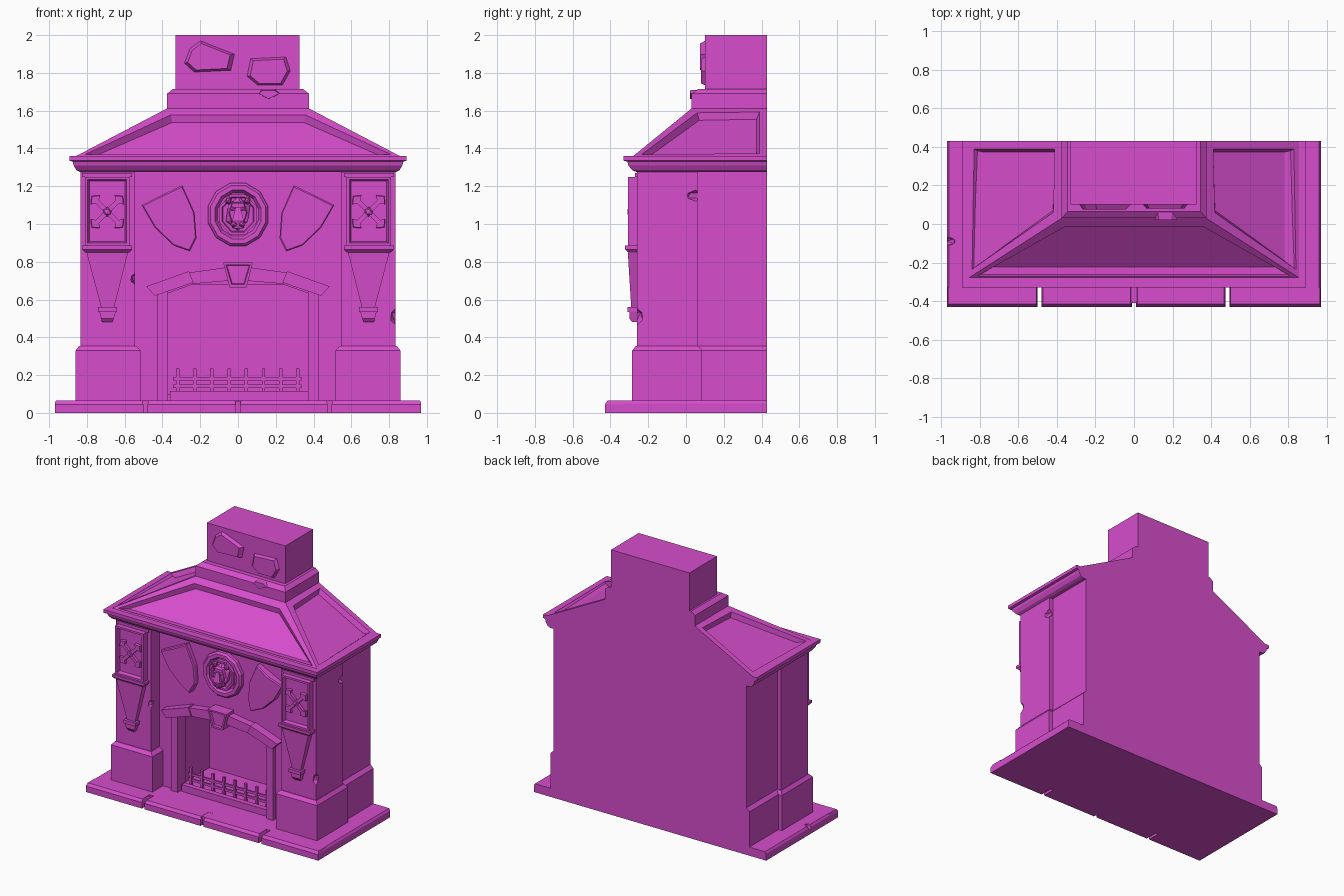
import bpy, bmesh, math
from mathutils import Vector, Matrix

cube = bpy.data.objects.get("Cube")
if cube:
    bpy.data.objects.remove(cube, do_unlink=True)

COLOUR = (0.68, 0.075, 0.61, 1)
stone = bpy.data.materials.new("magenta_stone")
stone.use_nodes = True
stone.diffuse_color = COLOUR
shader = next(n for n in stone.node_tree.nodes if n.type == "BSDF_PRINCIPLED")
shader.inputs["Base Color"].default_value = COLOUR


def finish(name, bm):
    bmesh.ops.recalc_face_normals(bm, faces=bm.faces)
    mesh = bpy.data.meshes.new(name)
    bm.to_mesh(mesh)
    bm.free()
    mesh.materials.append(stone)
    ob = bpy.data.objects.new(name, mesh)
    bpy.context.collection.objects.link(ob)
    return ob


def skin(name, rings):
    """Closed solid through rings of matching points."""
    bm = bmesh.new()
    loops = [[bm.verts.new(p) for p in ring] for ring in rings]
    n = len(loops[0])
    for a, b in zip(loops, loops[1:]):
        for i in range(n):
            j = (i + 1) % n
            bm.faces.new((a[i], a[j], b[j], b[i]))
    bm.faces.new(loops[0])
    bm.faces.new(loops[-1])
    return finish(name, bm)


def loft(name, *levels, s=1):
    """Stacked rectangles: x0, x1, y0, y1, z."""
    return skin(name, [[(s * x0, y0, z), (s * x1, y0, z), (s * x1, y1, z), (s * x0, y1, z)]
                       for x0, x1, y0, y1, z in levels])


def box(name, x0, x1, y0, y1, z0, z1, s=1):
    return loft(name, (x0, x1, y0, y1, z0), (x0, x1, y0, y1, z1), s=s)


def prism(name, pts, *layers, s=1):
    """Front outline (x, z) through layers of (y, scale)."""
    cx = sum(p[0] for p in pts) / len(pts)
    cz = sum(p[1] for p in pts) / len(pts)
    return skin(name, [[(s * (cx + (x - cx) * k), y, cz + (z - cz) * k) for x, z in pts]
                       for y, k in layers])


def sink(ob, test, *steps):
    """Inset the chosen faces by (width, depth) steps."""
    bm = bmesh.new()
    bm.from_mesh(ob.data)
    bm.normal_update()
    faces = [f for f in bm.faces if test(f.normal)]
    for width, depth in steps:
        bmesh.ops.inset_individual(bm, faces=faces, thickness=width, depth=depth)
    bm.to_mesh(ob.data)
    bm.free()


def front(n):
    return n.y < -0.9


def blob(name, centre, size):
    bm = bmesh.new()
    bmesh.ops.create_icosphere(bm, subdivisions=1, radius=1,
                               matrix=Matrix.Translation(centre) @ Matrix.Diagonal((*size, 1)))
    return finish(name, bm)


def chip(ob, centre, size):
    """Knock a faceted chip out of an edge."""
    cutter = blob("chip_cutter", centre, size)
    cutter.hide_render = True
    mod = ob.modifiers.new("chip", "BOOLEAN")
    mod.operation, mod.object = "DIFFERENCE", cutter
    bpy.context.view_layer.update()
    mesh = bpy.data.meshes.new_from_object(ob.evaluated_get(bpy.context.evaluated_depsgraph_get()))
    ob.modifiers.clear()
    ob.data = mesh
    bpy.data.objects.remove(cutter, do_unlink=True)


# Paved base
slab = loft("base_slab", (-.97, .97, -.33, .43, 0), (-.97, .97, -.33, .43, .05), (-.96, .96, -.33, .43, .065))
chip(slab, (-.97, -.09, .065), (.05, .025, .03))
joints = [-.97, -.49, 0, .485, .97]
for a, b in zip(joints, joints[1:]):
    a += .011 * (a > -.9)
    b -= .011 * (b < .9)
    loft("front_paving", (a, b, -.43, -.33, 0), (a, b, -.43, -.33, .045), (a + .006, b - .006, -.415, -.33, .065))
box("paving_centre", -.02, .02, -.41, -.33, 0, .064)

# Main body with firebox
box("rear_wall", -.805, .805, .2, .43, .06, 1.3)
prism("breast_wall", [(-.6, .6), (-.38, .63), (-.24, .68), (.24, .68), (.38, .63), (.6, .6), (.6, 1.3), (-.6, 1.3)],
      (.25, 1), (-.16, 1))
box("hearth_floor", -.4, .4, -.13, .22, .06, .1)
box("hearth_kerb", -.36, .37, -.16, -.12, .06, .115)

for s, side in ((-1, "right"), (1, "left")):
    # Side walls and pillars
    box(side + "_side_wall", .38, .805, -.16, .43, .06, 1.3, s=s)
    box(side + "_jamb", .37, .425, -.19, -.1, .06, .645, s=s)
    pillar = box(side + "_pillar", .545, .835, -.26, .06, .06, 1.3, s=s)
    loft(side + "_plinth", (.515, .86, -.285, .085, .06), (.515, .86, -.285, .085, .33),
         (.54, .84, -.265, .065, .355), s=s)
    loft(side + "_rear_plinth", (.4, .83, 0, .43, .06), (.4, .83, 0, .43, .33), (.4, .805, 0, .43, .355), s=s)
    if s > 0:
        chip(pillar, (.835, -.26, .51), (.03, .035, .045))
        chip(pillar, (.835, .05, 1.15), (.03, .05, .03))
    else:
        chip(pillar, (-.545, -.26, .71), (.025, .04, .03))
    # Carved bracket
    box(side + "_bracket_cap", .56, .825, -.27, -.25, 1.25, 1.27, s=s)
    panel = box(side + "_bracket_panel", .575, .81, -.308, -.25, .885, 1.25, s=s)
    sink(panel, front, (.02, 0), (.012, -.025))
    loft(side + "_bracket_moulding", (.575, .81, -.305, -.25, .85), (.56, .825, -.322, -.25, .865),
         (.56, .825, -.322, -.25, .885), s=s)
    loft(side + "_bracket_pendant", (.655, .725, -.29, -.25, .56), (.582, .802, -.308, -.25, .85), s=s)
    loft(side + "_pendant_collar", (.64, .74, -.31, -.25, .535), (.64, .74, -.31, -.25, .56), s=s)
    loft(side + "_pendant_tip", (.665, .72, -.285, -.25, .48), (.658, .725, -.3, -.25, .5),
         (.645, .735, -.3, -.25, .54), s=s)
    # Crossed ornament
    arm = [(0, -.013), (.075, -.013), (.09, -.036), (.12, 0), (.09, .036), (.075, .013), (0, .013)]
    for k in range(4):
        t = math.radians(45 + 90 * k)
        pts = [(.692 + u * math.cos(t) - v * math.sin(t), 1.065 + u * math.sin(t) + v * math.cos(t)) for u, v in arm]
        prism(side + "_cross_arm", pts, (-.27, 1), (-.303, .9), s=s)
    blob(side + "_cross_boss", (s * .692, -.295, 1.065), (.026, .018, .026))
    # Shield with central ridge
    outline = [(.51, 1.1), (.40, 1.155), (.295, 1.205), (.23, 1.06), (.22, .925), (.255, .855), (.34, .885), (.44, .98)]
    shield = prism(side + "_shield", outline, (-.15, 1), (-.192, 1), (-.2, .95), s=s)
    for v in shield.data.vertices:
        if min((v.co.xz - Vector((s * x, z))).length for x, z in (outline[1], outline[5])) < .03 and v.co.y < -.18:
            v.co.y -= .022
    # Arch stones
    prism(side + "_arch_stone", [(.44, .62), (.485, .67), (.26, .75), (.235, .69)], (-.12, 1), (-.225, 1), s=s)
    prism(side + "_arch_crown", [(.24, .683), (.265, .742), (.05, .772), (.04, .7)], (-.12, 1), (-.215, 1), s=s)

# Keystone
key = prism("keystone", [(-.045, .665), (.045, .665), (.078, .795), (-.078, .795)], (-.14, 1), (-.25, 1))
sink(key, front, (.018, 0), (.006, -.015))

# Medallion with beast head
ring = [(.165 * math.cos(math.pi * k / 6 + .26), 1.05 + .172 * math.sin(math.pi * k / 6 + .26)) for k in range(12)]
medal = prism("medallion", ring, (-.15, 1), (-.185, 1), (-.2, .92))
sink(medal, front, (.025, 0), (.015, -.025))
octagon = [(.105 * math.cos(math.pi * (k + .5) / 4), 1.05 + .115 * math.sin(math.pi * (k + .5) / 4)) for k in range(8)]
rim = prism("medallion_rim", octagon, (-.17, 1), (-.2, 1))
sink(rim, front, (.014, 0), (.006, -.02))
blob("beast_mane", (0, -.19, 1.055), (.072, .045, .09))
prism("beast_face", [(-.03, .98), (.03, .98), (.052, 1.06), (.035, 1.12), (-.035, 1.12), (-.052, 1.06)],
      (-.19, 1), (-.235, .85))
loft("beast_muzzle", (-.025, .025, -.245, -.2, .975), (-.03, .03, -.258, -.2, 1.02), (-.012, .012, -.245, -.2, 1.09))
for s in (-1, 1):
    blob("beast_ear", (s * .05, -.205, 1.125), (.018, .02, .022))
    blob("beast_brow", (s * .027, -.233, 1.08), (.02, .015, .011))
    blob("beast_cheek", (s * .022, -.247, 1.0), (.02, .016, .018))

# Fire grate
for k in range(8):
    x = -.32 + k * .091
    box("grate_upright", x - .009, x + .009, -.11, -.09, .09, .235)
for z in (.14, .18):
    box("grate_rail", -.345, .335, -.105, -.092, z - .009, z + .009)

# Cornice and hipped roof
loft("cornice", (-.835, .835, -.262, .43, 1.275), (-.855, .855, -.285, .43, 1.285), (-.87, .87, -.305, .43, 1.31),
     (-.875, .875, -.31, .43, 1.33), (-.892, .892, -.33, .43, 1.335), (-.892, .892, -.33, .43, 1.36))
roof = loft("hipped_roof", (-.866, .866, -.285, .43, 1.355), (-.375, .375, .03, .43, 1.612))
sink(roof, lambda n: .3 < n.z < .95, (.058, 0), (.022, -.035))

# Chimney
loft("chimney_collar", (-.375, .375, .03, .43, 1.6), (-.375, .375, .03, .43, 1.69), (-.345, .345, .065, .43, 1.715))
box("chimney_stack", -.33, .325, .1, .43, 1.7, 2)
prism("chimney_stone_left", [(-.29, 1.85), (-.235, 1.8), (-.03, 1.81), (-.01, 1.9), (-.2, 1.975), (-.26, 1.93)],
      (.11, 1), (.075, .8))
prism("chimney_stone_right", [(.04, 1.78), (.1, 1.73), (.24, 1.73), (.285, 1.81), (.26, 1.89), (.06, 1.88)],
      (.11, 1), (.08, .8))
prism("collar_stone", [(.1, 1.69), (.16, 1.655), (.235, 1.69), (.2, 1.712), (.12, 1.712)], (.08, 1), (.022, .8))
